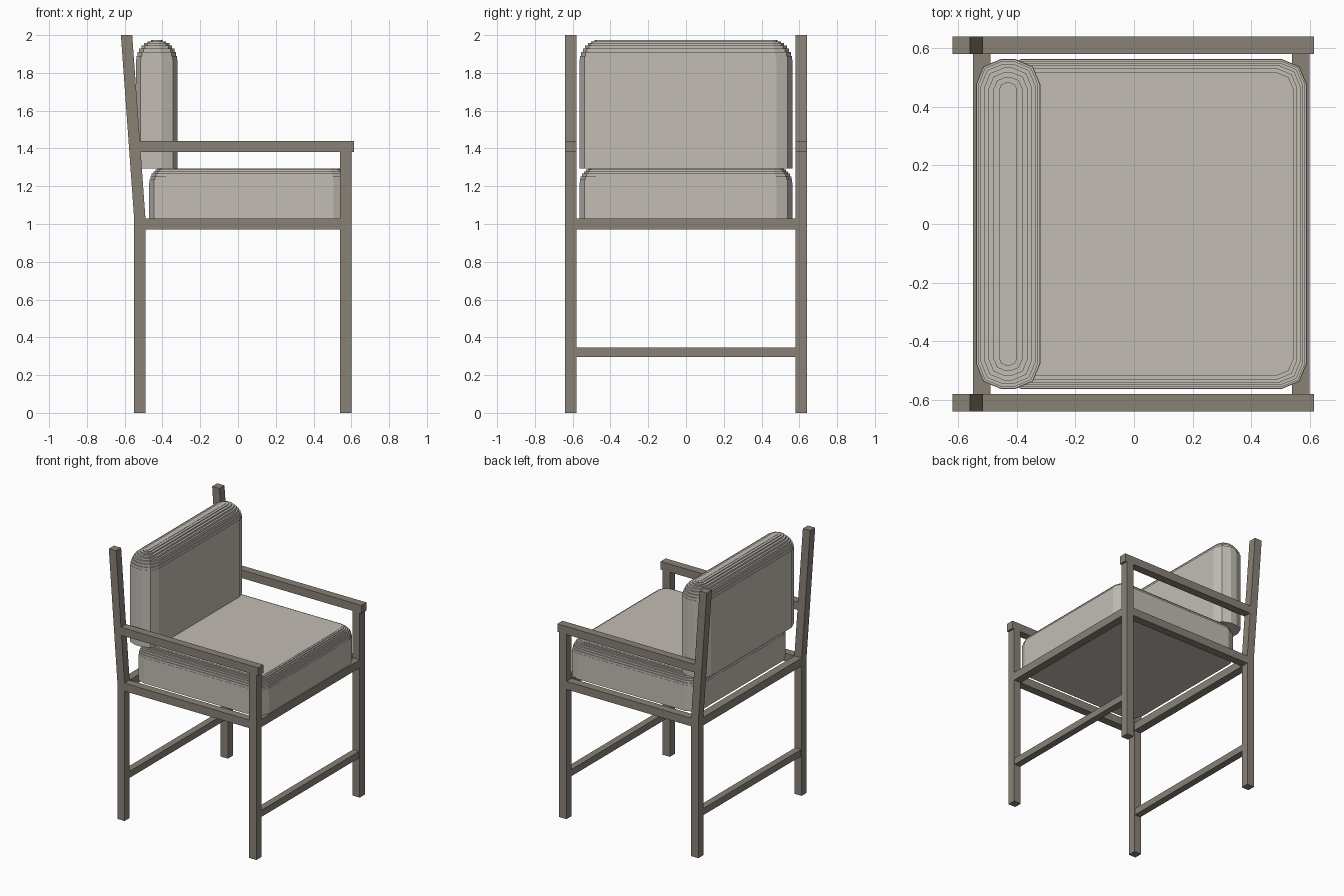
import bpy, bmesh, math

if "Cube" in bpy.data.objects:
    bpy.data.objects.remove(bpy.data.objects["Cube"])


def material(name, rgb):
    m = bpy.data.materials.new(name)
    m.diffuse_color = (*rgb, 1)
    m.use_nodes = True
    m.node_tree.nodes["Principled BSDF"].inputs["Base Color"].default_value = m.diffuse_color
    return m


WOOD = material("taupe_frame", (0.25, 0.222, 0.183))
FABRIC = material("warm_grey_fabric", (0.54, 0.515, 0.462))


def finish(name, bm, mat):
    bmesh.ops.recalc_face_normals(bm, faces=bm.faces)
    me = bpy.data.meshes.new(name)
    bm.to_mesh(me)
    bm.free()
    me.materials.append(mat)
    ob = bpy.data.objects.new(name, me)
    bpy.context.collection.objects.link(ob)
    return ob


def loft(name, rings, mat):
    """Skin equal-length rings of points and cap both ends."""
    bm = bmesh.new()
    loops = [[bm.verts.new(p) for p in ring] for ring in rings]
    for a, b in zip(loops, loops[1:]):
        for i in range(len(a)):
            j = (i + 1) % len(a)
            bm.faces.new((a[i], a[j], b[j], b[i]))
    bm.faces.new(loops[0])
    bm.faces.new(loops[-1])
    return finish(name, bm, mat)


def bar(name, x0, x1, y0, y1, z0, z1):
    rings = [[(x0, y0, z), (x1, y0, z), (x1, y1, z), (x0, y1, z)] for z in (z0, z1)]
    return loft(name, rings, WOOD)


def cushion(name, x0, x1, half_y, z0, z1, inset, rise, corner, tiers):
    """Block with faceted corners and a stepped, rounded top."""
    cx, hx = (x0 + x1) / 2, (x1 - x0) / 2

    def ring(d, z):
        a, b = hx - d, half_y - d
        r = min(max(corner - d * 0.6, 0.01), a * 0.85)
        pts = []
        for q, (sx, sy) in enumerate(((1, 1), (-1, 1), (-1, -1), (1, -1))):
            for k in range(3):
                t = math.pi / 2 * (q + k / 2)
                pts.append((cx + sx * (a - r) + r * math.cos(t),
                            sy * (b - r) + r * math.sin(t), z))
        return pts

    rings = [ring(0, z0)]
    for i in range(tiers):
        # each tier rises vertically, then steps inward along a quarter round
        t = math.pi / 2 * i / (tiers - 1)
        z = z1 - rise + rise * math.sin(t)
        d = inset * (1 - math.cos(t))
        rings.append(ring(d, z))
        if i < tiers - 1:
            rings.append(ring(inset * (1 - math.cos(math.pi / 2 * (i + 1) / (tiers - 1))), z))
    return loft(name, rings, FABRIC)


# Side frames: legs, leaning back posts, seat rails and armrests
back_profile = [(-0.55, 0), (-0.49, 0), (-0.49, 1.03), (-0.56, 2), (-0.62, 2), (-0.55, 1.03)]
for side, s in (("right", -1), ("left", 1)):
    y0, y1 = sorted((s * 0.58, s * 0.64))
    bar(side + "_front_leg", 0.54, 0.60, y0, y1, 0, 1.38)
    loft(side + "_back_post", [[(x, y, z) for x, z in back_profile] for y in (y0, y1)], WOOD)
    bar(side + "_seat_rail", -0.49, 0.54, y0, y1, 0.97, 1.03)
    bar(side + "_armrest", -0.518, 0.615, y0, y1, 1.38, 1.44)

# Cross rails and low stretchers
for end, x in (("front", 0.57), ("back", -0.52)):
    bar(end + "_seat_rail", x - 0.03, x + 0.03, -0.58, 0.58, 0.97, 1.03)
    bar(end + "_stretcher", x - 0.025, x + 0.025, -0.58, 0.58, 0.295, 0.345)

# Cushions
cushion("seat_cushion", -0.47, 0.59, 0.563, 1.028, 1.295, 0.058, 0.075, 0.085, 8)
cushion("back_cushion", -0.54, -0.32, 0.563, 1.295, 1.975, 0.098, 0.105, 0.085, 9)
